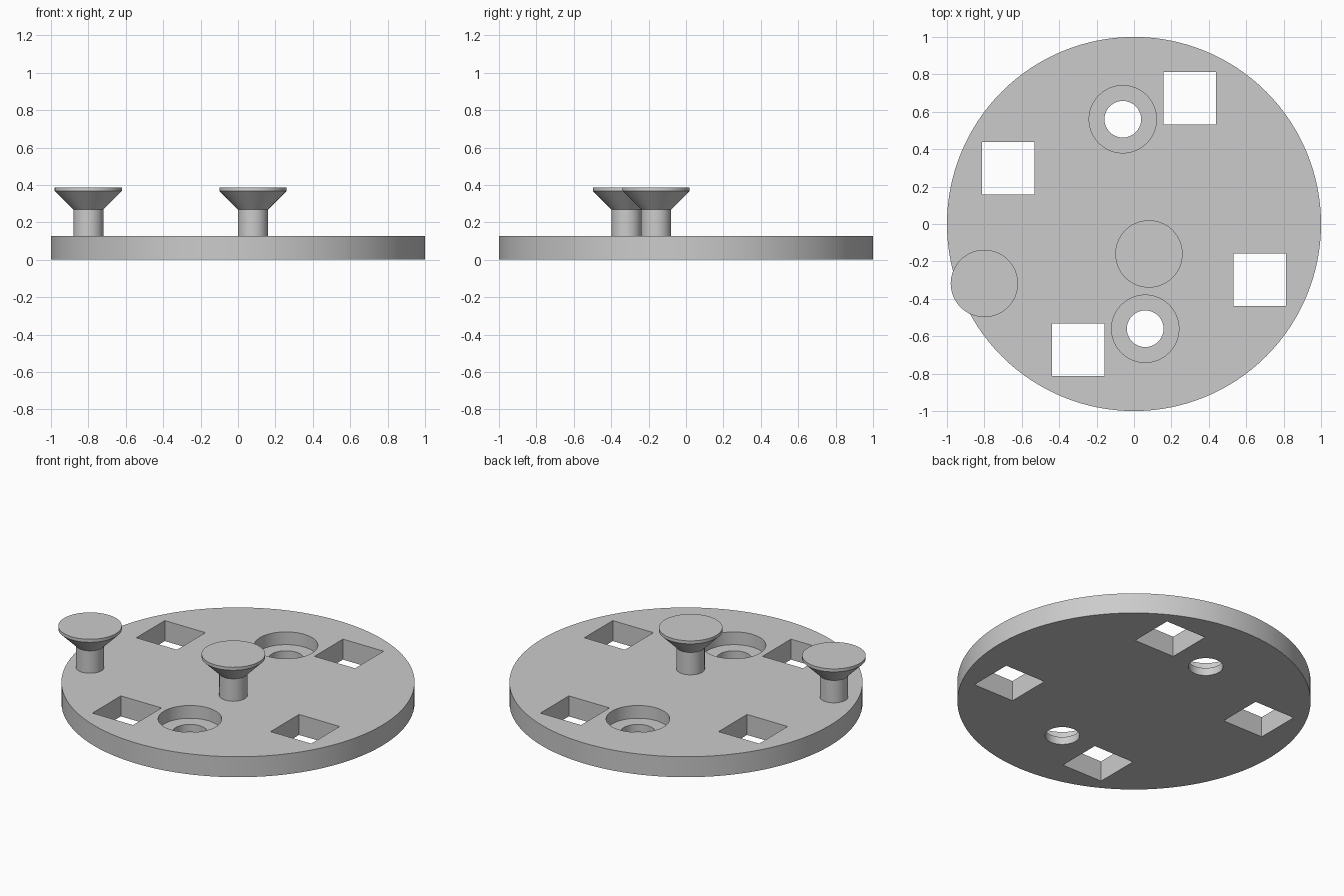
import bpy, bmesh, math

if "Cube" in bpy.data.objects:
    bpy.data.objects.remove(bpy.data.objects["Cube"])

grey = bpy.data.materials.new("light grey")
grey.diffuse_color = (0.6, 0.6, 0.6, 1)
grey.use_nodes = True
grey.node_tree.nodes["Principled BSDF"].inputs["Base Color"].default_value = grey.diffuse_color


def lathe(bm, profile, cx=0, cy=0, n=64):
    """Closed solid of revolution from (radius, z) points, bottom to top."""
    rings = [[bm.verts.new((cx + r * math.cos(2 * math.pi * i / n),
                            cy + r * math.sin(2 * math.pi * i / n), z))
              for i in range(n)] for r, z in profile]
    for a, b in zip(rings, rings[1:]):
        for i in range(n):
            j = (i + 1) % n
            bm.faces.new((a[i], a[j], b[j], b[i]))
    bm.faces.new(rings[0][::-1])
    bm.faces.new(rings[-1])


def make(name, bm):
    bmesh.ops.recalc_face_normals(bm, faces=bm.faces[:])
    me = bpy.data.meshes.new(name)
    bm.to_mesh(me)
    bm.free()
    ob = bpy.data.objects.new(name, me)
    bpy.context.collection.objects.link(ob)
    me.materials.append(grey)
    return ob


def smooth(ob):
    bpy.ops.object.select_all(action='DESELECT')
    ob.select_set(True)
    bpy.context.view_layer.objects.active = ob
    bpy.ops.object.shade_smooth_by_angle(angle=math.radians(30))


TOP = 0.128

# Round base plate
bm = bmesh.new()
lathe(bm, [(1, 0), (1, TOP)], n=128)
plate = make("base_plate", bm)

# Cutters: four square windows and two stepped screw holes
bm = bmesh.new()
x, y = 0.297, 0.672
for k in range(4):
    box = bmesh.ops.create_cube(bm, size=1)["verts"]
    for v in box:
        v.co = (x + v.co.x * 0.281, y + v.co.y * 0.281, v.co.z)
    x, y = -y, x
for s in (1, -1):
    lathe(bm, [(0.098, -0.2), (0.098, 0.048), (0.18, 0.048), (0.18, 0.3)],
          -0.06 * s, 0.56 * s)
cutter = make("hole_cutter", bm)
cutter.hide_render = True

mod = plate.modifiers.new("holes", 'BOOLEAN')
mod.operation = 'DIFFERENCE'
mod.solver = 'EXACT'
mod.object = cutter
bpy.context.view_layer.objects.active = plate
plate.select_set(True)
bpy.ops.object.modifier_apply(modifier="holes")
bpy.data.objects.remove(cutter, do_unlink=True)
smooth(plate)

# Countersunk screws standing on the plate
for name, cx, cy in (("centre_screw", 0.08, -0.16), ("edge_screw", -0.8, -0.318)):
    bm = bmesh.new()
    lathe(bm, [(0.08, TOP), (0.08, 0.268), (0.18, 0.368), (0.18, 0.387)], cx, cy)
    smooth(make(name, bm))
